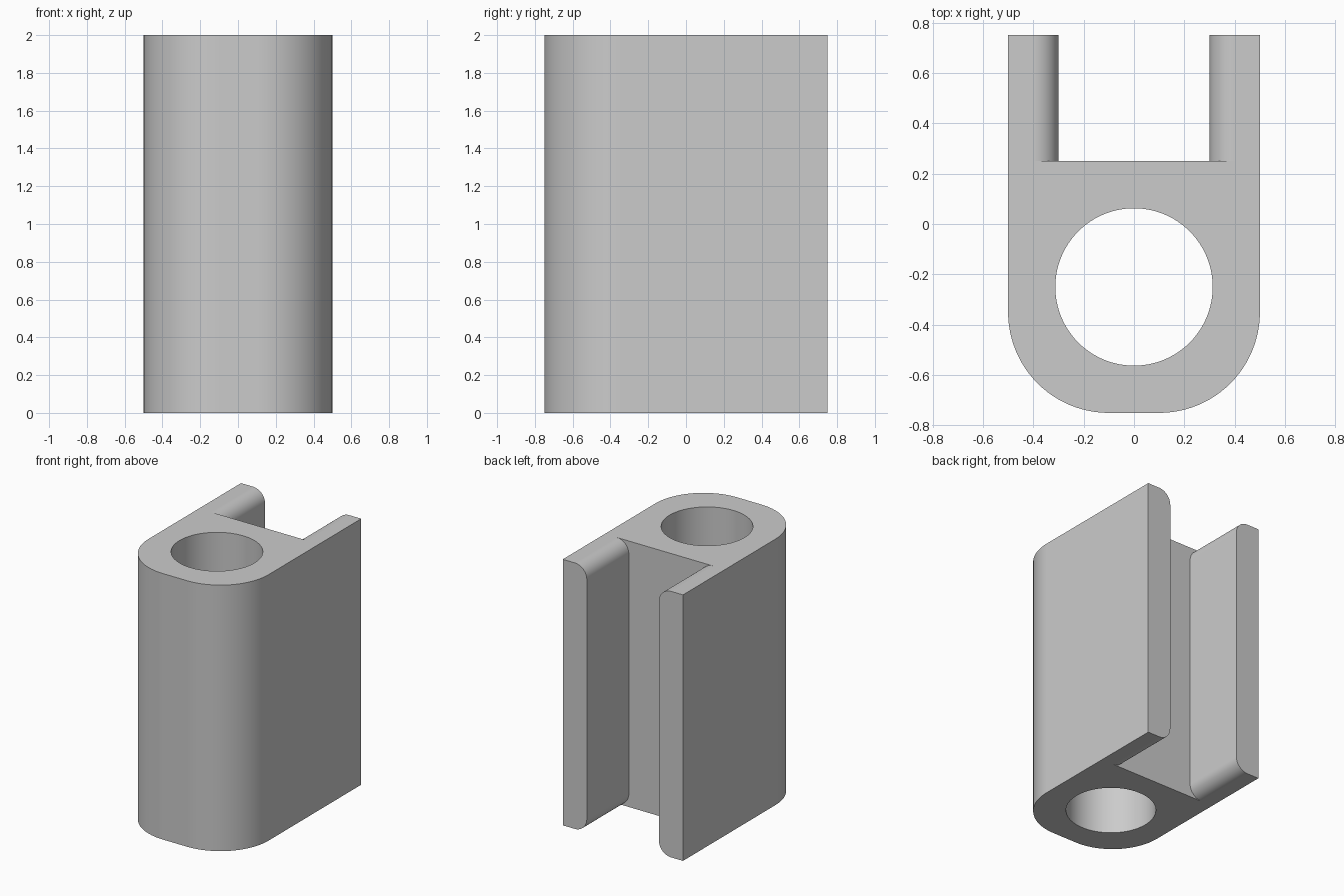
import bpy, bmesh, math
from mathutils import Vector

cube = bpy.data.objects.get("Cube")
if cube:
    bpy.data.objects.remove(cube, do_unlink=True)

HEIGHT = 2.0
HALF_W, HALF_D = 0.5, 0.75
STEPS = 24

grey = bpy.data.materials.new("plain grey")
grey.use_nodes = True
colour = (0.6, 0.6, 0.6, 1)
grey.diffuse_color = colour
grey.node_tree.nodes["Principled BSDF"].inputs["Base Color"].default_value = colour


def arc(cx, cy, r, start, end, steps=STEPS):
    """Points along an arc, angles in degrees."""
    angles = [math.radians(start + (end - start) * i / steps) for i in range(steps + 1)]
    return [(cx + r * math.cos(a), cy + r * math.sin(a)) for a in angles]


def prism(name, points, push):
    """Solid made by pushing a flat outline along a vector."""
    bm = bmesh.new()
    face = bm.faces.new([bm.verts.new(p) for p in points])
    new = bmesh.ops.extrude_face_region(bm, geom=[face])["geom"]
    bmesh.ops.translate(bm, vec=Vector(push),
                        verts=[v for v in new if isinstance(v, bmesh.types.BMVert)])
    bmesh.ops.recalc_face_normals(bm, faces=bm.faces)
    mesh = bpy.data.meshes.new(name)
    bm.to_mesh(mesh)
    bm.free()
    mesh.materials.append(grey)
    obj = bpy.data.objects.new(name, mesh)
    bpy.context.collection.objects.link(obj)
    return obj


# Body: block with two large rounded front corners
R = 0.4
outline = [(HALF_W, HALF_D), (-HALF_W, HALF_D)]
outline += arc(R - HALF_W, R - HALF_D, R, 180, 270)
outline += arc(HALF_W - R, R - HALF_D, R, 270, 360)
body = prism("clevis_body", [(x, y, 0) for x, y in outline], (0, 0, HEIGHT))

# Round bore running the full height
bore = prism("bore_cutter", [(x, y, -0.1) for x, y in arc(0, -0.25, 0.3125, 0, 360, 96)[:-1]],
             (0, 0, HEIGHT + 0.2))

# Rear slot whose upper and lower inner edges flare out in a rounded lip
SLOT, LIP = 0.3, 0.1
edge = [(SLOT + LIP, -0.1)]
edge += arc(SLOT + LIP, LIP, LIP, 270, 180, 12)
edge += arc(SLOT + LIP, HEIGHT - LIP, LIP, 180, 90, 12)
edge += [(SLOT + LIP, HEIGHT + 0.1)]
edge += [(-x, z) for x, z in reversed(edge)]
slot = prism("slot_cutter", [(x, 0.25, z) for x, z in edge], (0, 0.6, 0))

# Cut the bore and slot, then keep the finished mesh
for cutter in (bore, slot):
    cutter.hide_render = True
    mod = body.modifiers.new(cutter.name, 'BOOLEAN')
    mod.operation = 'DIFFERENCE'
    mod.solver = 'EXACT'
    mod.object = cutter
depsgraph = bpy.context.evaluated_depsgraph_get()
body.data = bpy.data.meshes.new_from_object(body.evaluated_get(depsgraph))
body.modifiers.clear()
for cutter in (bore, slot):
    bpy.data.objects.remove(cutter, do_unlink=True)

# Smooth curved walls, crisp edges, flat planes
bpy.ops.object.select_all(action='DESELECT')
body.select_set(True)
bpy.context.view_layer.objects.active = body
bpy.ops.object.shade_smooth_by_angle(angle=math.radians(30))
weighted = body.modifiers.new("flat planes", 'WEIGHTED_NORMAL')
weighted.keep_sharp = True
